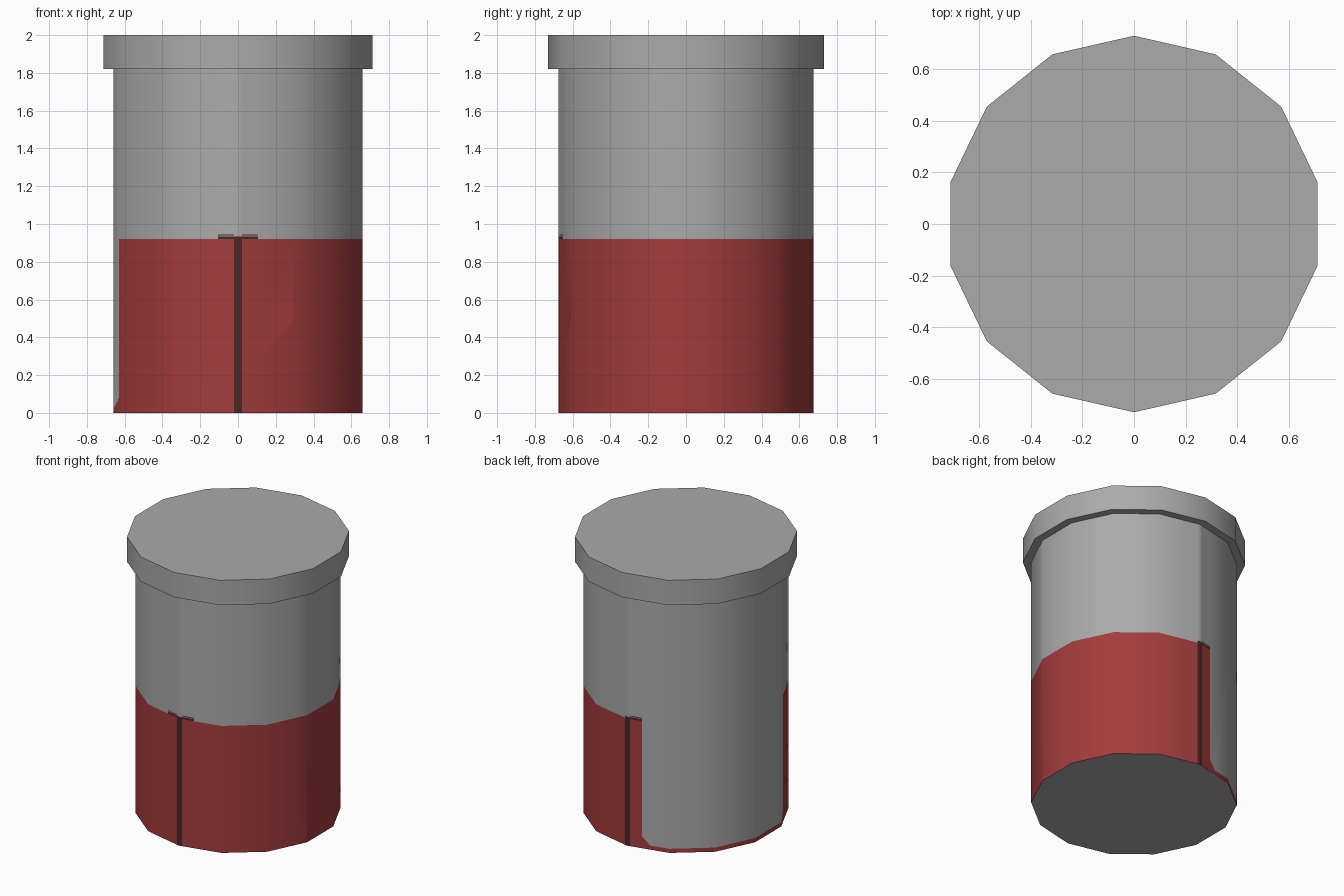
import bpy, bmesh, math
from mathutils import Matrix

if "Cube" in bpy.data.objects:
    bpy.data.objects.remove(bpy.data.objects["Cube"])

SIDES = 14


def material(name, rgb):
    m = bpy.data.materials.new(name)
    m.diffuse_color = (*rgb, 1)
    m.use_nodes = True
    m.node_tree.nodes["Principled BSDF"].inputs["Base Color"].default_value = m.diffuse_color
    return m


grey = material("grey", (0.40, 0.405, 0.40))
red = material("red", (0.37, 0.045, 0.045))
dark_red = material("dark_red", (0.073, 0.02, 0.02))


def drum(radius, z0, z1):
    """Fourteen-sided drum with a corner pointing at the front and back."""
    bm = bmesh.new()
    bmesh.ops.create_cone(bm, cap_ends=True, segments=SIDES,
                          radius1=radius, radius2=radius, depth=z1 - z0)
    v = max(bm.verts, key=lambda p: p.co.y).co
    turn = math.pi / 2 - math.atan2(v.y, v.x)
    bm.transform(Matrix.Translation((0, 0, (z0 + z1) / 2)) @ Matrix.Rotation(turn, 4, 'Z'))
    return bm


def finish(bm, name, mats):
    mesh = bpy.data.meshes.new(name)
    bm.normal_update()
    bm.to_mesh(mesh)
    bm.free()
    ob = bpy.data.objects.new(name, mesh)
    bpy.context.collection.objects.link(ob)
    for m in mats:
        mesh.materials.append(m)
    bpy.ops.object.select_all(action='DESELECT')
    bpy.context.view_layer.objects.active = ob
    ob.select_set(True)
    bpy.ops.object.shade_smooth_by_angle(angle=math.radians(32))
    return ob


# Layout of the painted label
TOP, STRIP, CAP = 0.92, 0.02, 0.105
CAP_TOP, LINE0, LINE1 = 0.935, 0.939, 0.945
SILL, WIN_Y = 0.03, -0.208
BACK_CUT, FRONT_CUT = -0.19, -0.128     # clipped lower corners of the window


def paint(c, n):
    if abs(n.z) > 0.5:
        return 0
    front, ax = c.y < 0, abs(c.x)
    if c.z < TOP:
        if ax < STRIP:
            return 2
        window = c.x < -CAP and c.y > WIN_Y and c.z > SILL
        clipped = (c.y > 0 and c.x - c.z > BACK_CUT) or (front and c.y + c.z < FRONT_CUT)
        return 0 if window and not clipped else 1
    # small dark caps above the strips (half width at the back)
    if ax < CAP and (front or c.x < STRIP and c.x > -CAP):
        if not front and c.x > 0:
            return 2 if c.z < CAP_TOP and ax < STRIP else 0
        if c.z < CAP_TOP or (LINE0 < c.z < LINE1 and ax > STRIP):
            return 2
    return 0


# Body, cut along the label edges and coloured by position
bm = drum(0.675, 0, 1.83)
cuts = [((0, 0, z), (0, 0, 1)) for z in (SILL, TOP, CAP_TOP, LINE0, LINE1)]
cuts += [((x, 0, 0), (1, 0, 0)) for x in (-CAP, -STRIP, STRIP, CAP)]
cuts += [((0, WIN_Y, 0), (0, 1, 0)),
         ((BACK_CUT, 0, 0), (1, 0, -1)),
         ((0, FRONT_CUT, 0), (0, 1, 1))]
for co, no in cuts:
    bmesh.ops.bisect_plane(bm, geom=bm.verts[:] + bm.edges[:] + bm.faces[:],
                           dist=1e-5, plane_co=co, plane_no=no)
bm.normal_update()
for f in bm.faces:
    f.material_index = paint(f.calc_center_median(), f.normal)
finish(bm, "body", [grey, red, dark_red])

# Lid
finish(drum(0.73, 1.82, 2.0), "lid", [grey])
